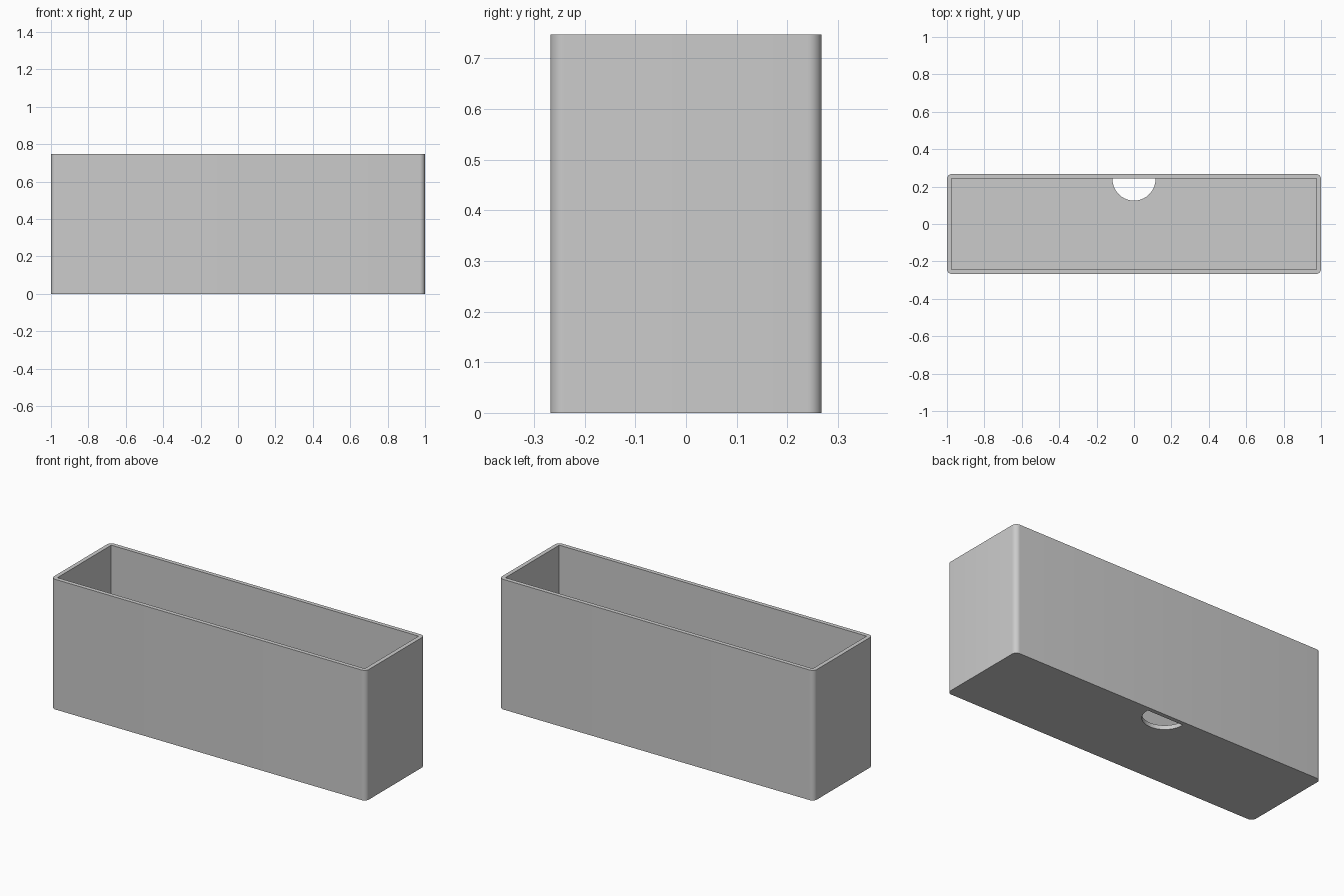
import bpy, bmesh, math

LENGTH, DEPTH, HEIGHT = 2.0, 0.536, 0.747
WALL, FLOOR, CORNER = 0.024, 0.024, 0.028

default = bpy.data.objects.get("Cube")
if default:
    bpy.data.objects.remove(default, do_unlink=True)

# Single grey finish
grey = bpy.data.materials.new("light_grey")
grey.use_nodes = True
colour = (0.6, 0.6, 0.6, 1)
grey.diffuse_color = colour
grey.node_tree.nodes["Principled BSDF"].inputs["Base Color"].default_value = colour


def prism(name, outline, z0, z1):
    """Extrude a counter-clockwise outline from z0 up to z1."""
    bm = bmesh.new()
    base = bm.faces.new([bm.verts.new((x, y, z0)) for x, y in outline])
    top = bmesh.ops.extrude_face_region(bm, geom=[base])["geom"]
    verts = [v for v in top if isinstance(v, bmesh.types.BMVert)]
    bmesh.ops.translate(bm, verts=verts, vec=(0, 0, z1 - z0))
    bmesh.ops.recalc_face_normals(bm, faces=bm.faces)
    mesh = bpy.data.meshes.new(name)
    bm.to_mesh(mesh)
    bm.free()
    mesh.materials.append(grey)
    obj = bpy.data.objects.new(name, mesh)
    bpy.context.collection.objects.link(obj)
    return obj


def arc(cx, cy, r, start, sweep, steps):
    return [(cx + r * math.cos(math.radians(start + sweep * i / steps)),
             cy + r * math.sin(math.radians(start + sweep * i / steps)))
            for i in range(steps + 1)]


def carve(target, cutter):
    cutter.hide_render = True
    mod = target.modifiers.new("carve", "BOOLEAN")
    mod.operation = "DIFFERENCE"
    mod.solver = "EXACT"
    mod.object = cutter
    bpy.context.view_layer.objects.active = target
    bpy.ops.object.modifier_apply(modifier=mod.name)
    bpy.data.objects.remove(cutter, do_unlink=True)


# Outer body with rounded upright corners
hx, hy = LENGTH / 2 - CORNER, DEPTH / 2 - CORNER
outline = []
for i, (sx, sy) in enumerate([(1, 1), (-1, 1), (-1, -1), (1, -1)]):
    outline += arc(sx * hx, sy * hy, CORNER, 90 * i, 90, 8)
box = prism("open_box", outline, 0, HEIGHT)

# Square-cornered cavity, open at the top
ix, iy = LENGTH / 2 - WALL, DEPTH / 2 - WALL
carve(box, prism("cavity_cutter", [(-ix, -iy), (ix, -iy), (ix, iy), (-ix, iy)],
                 FLOOR, HEIGHT + 0.1))

# Half-round hole in the floor against the back wall
radius = 0.115
hole = arc(0, 0.24, radius, 180, 180, 32) + [(radius, iy), (-radius, iy)]
carve(box, prism("hole_cutter", hole, -0.1, FLOOR + 0.1))

# Smooth corners, sharp rims
bpy.ops.object.select_all(action="DESELECT")
box.select_set(True)
bpy.context.view_layer.objects.active = box
bpy.ops.object.shade_smooth_by_angle(angle=math.radians(30))
